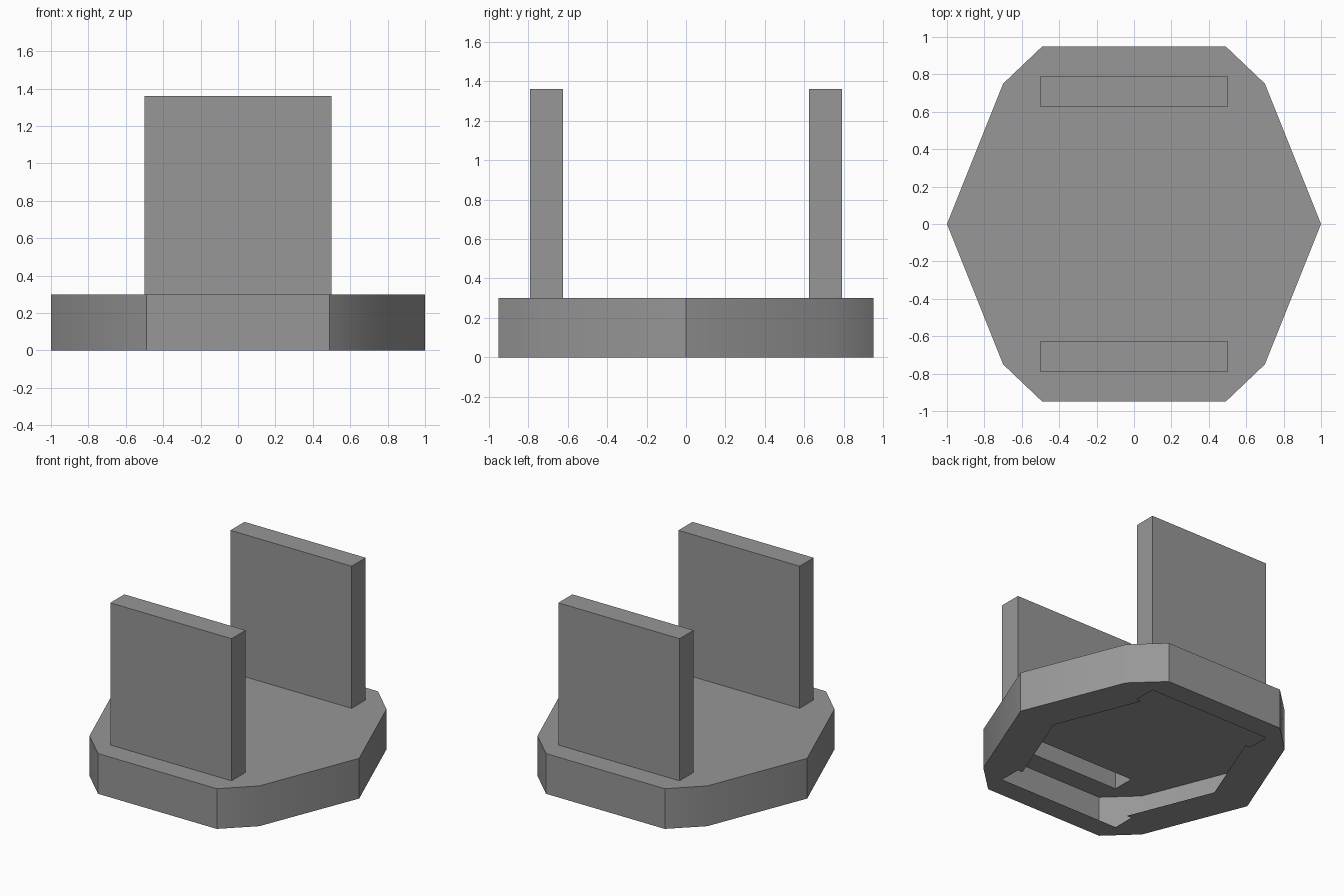
import bpy, bmesh, math

if "Cube" in bpy.data.objects:
    bpy.data.objects.remove(bpy.data.objects["Cube"])

grey = bpy.data.materials.new("mid grey")
grey.diffuse_color = (0.31, 0.31, 0.31, 1)
grey.use_nodes = True
grey.node_tree.nodes["Principled BSDF"].inputs["Base Color"].default_value = grey.diffuse_color

BASE_TOP, WALL_TOP = 0.30, 1.36
WALL_X, WALL_IN, WALL_OUT = 0.50, 0.625, 0.79


def mirror4(quarter):
    """Close an outline from its +x +y quarter, which starts on the x axis."""
    half = quarter + [(-x, y) for x, y in reversed(quarter)]
    return half + [(x, -y) for x, y in reversed(half) if y > 0]


def ring(bm, points, z):
    """Closed loop of vertices and edges at one height."""
    verts = [bm.verts.new((x, y, z)) for x, y in points]
    edges = [bm.edges.new((verts[i - 1], v)) for i, v in enumerate(verts)]
    return verts, edges


def skirt(bm, low, high):
    """Side faces between two matching loops."""
    for i in range(len(low)):
        bm.faces.new((low[i - 1], low[i], high[i], high[i - 1]))


def finish(name, bm):
    bmesh.ops.recalc_face_normals(bm, faces=bm.faces[:])
    mesh = bpy.data.meshes.new(name)
    bm.to_mesh(mesh)
    bm.free()
    mesh.materials.append(grey)
    obj = bpy.data.objects.new(name, mesh)
    bpy.context.collection.objects.link(obj)
    bpy.ops.object.select_all(action='DESELECT')
    obj.select_set(True)
    bpy.context.view_layer.objects.active = obj
    bpy.ops.object.shade_smooth_by_angle(angle=math.radians(30))
    return obj


def slot(side):
    """Rectangle of one upright wall."""
    a, b = side * WALL_IN, side * WALL_OUT
    return [(-WALL_X, a), (WALL_X, a), (WALL_X, b), (-WALL_X, b)]


# Hollow ten-sided base: thin shell, opening below, two slots above
outline = mirror4([(1.0, 0.0), (0.70, 0.75), (0.49, 0.95)])
opening = mirror4([(0.71, 0.0), (0.46, WALL_IN),
                   (WALL_X, WALL_IN), (WALL_X, WALL_OUT)])
bm = bmesh.new()
low, low_edges = ring(bm, outline, 0)
high, high_edges = ring(bm, outline, BASE_TOP)
hole_edges = ring(bm, opening, 0)[1]
slot_edges = ring(bm, slot(1), BASE_TOP)[1] + ring(bm, slot(-1), BASE_TOP)[1]
for edges, down in ((low_edges + hole_edges, -1), (high_edges + slot_edges, 1)):
    bmesh.ops.triangle_fill(bm, edges=edges, use_beauty=True,
                            use_dissolve=False, normal=(0, 0, down))
skirt(bm, low, high)
finish("base", bm)

# Upright hollow walls, open at the bottom into the base
for name, side in (("front_wall", -1), ("back_wall", 1)):
    bm = bmesh.new()
    low = ring(bm, slot(side), BASE_TOP)[0]
    high = ring(bm, slot(side), WALL_TOP)[0]
    skirt(bm, low, high)
    bm.faces.new(high)
    finish(name, bm)
